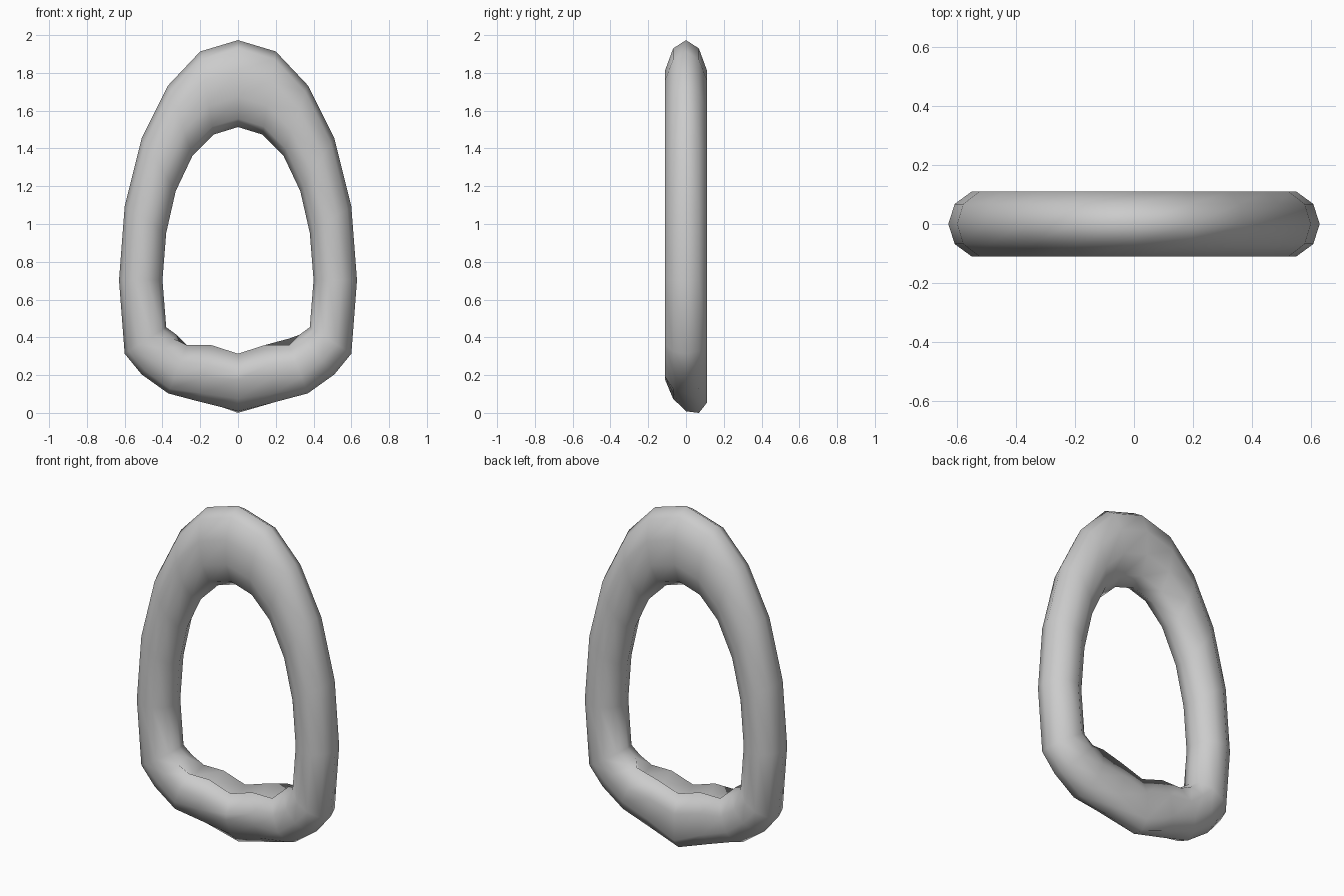
import bpy, bmesh, math

if "Cube" in bpy.data.objects:
    bpy.data.objects.remove(bpy.data.objects["Cube"])

SIDES = 10
DEPTH = 0.116

# Half outline from top to bottom: outer x, z and inner x, z
HALF = [
    (0.00, 2.00, 0.00, 1.54),
    (0.20, 1.94, 0.13, 1.50),
    (0.37, 1.76, 0.24, 1.39),
    (0.51, 1.48, 0.33, 1.20),
    (0.60, 1.12, 0.38, 0.98),
    (0.63, 0.73, 0.40, 0.73),
    (0.60, 0.34, 0.38, 0.48),
    (0.51, 0.23, 0.325, 0.44),
    (0.37, 0.13, 0.27, 0.385),
    (0.20, 0.085, 0.14, 0.385),
    (0.00, 0.035, 0.00, 0.34),
]
rings = [(i, 1) for i in range(11)] + [(i, -1) for i in range(9, 0, -1)]


def section(i, side):
    """Ten-sided section spanning the outer and inner outline."""
    ox, oz, ix, iz = HALF[i]
    points = []
    for k in range(SIDES):
        a = 2 * math.pi * k / SIDES
        c, y = math.cos(a), DEPTH * math.sin(a)
        # Shallow groove along the top of the base
        if i >= 8:
            if k == 5:
                c = -0.65
            elif k in (4, 6):
                c = -1.0
        t = (1 - c) / 2
        x, z = ox + (ix - ox) * t, oz + (iz - oz) * t
        # Underside of the base leans down toward the back
        if c > 0 and i >= 9:
            z -= y * (0.55 if i == 10 else 0.25)
        # Raised back lip on one corner of the base
        if i == 8 and side == 1 and k == 4:
            z += 0.035
        points.append((side * x, y, z))
    return points


# Loop body
bm = bmesh.new()
loops = [[bm.verts.new(p) for p in section(i, s)] for i, s in rings]
for n, a in enumerate(loops):
    b = loops[(n + 1) % len(loops)]
    for k in range(SIDES):
        j = (k + 1) % SIDES
        bm.faces.new((a[k], a[j], b[j], b[k]))
bmesh.ops.recalc_face_normals(bm, faces=bm.faces)

# Rest the lowest point on the floor
low = min(v.co.z for v in bm.verts)
bmesh.ops.translate(bm, verts=bm.verts, vec=(0, 0, -low))
for f in bm.faces:
    f.smooth = True
mesh = bpy.data.meshes.new("ring_loop")
bm.to_mesh(mesh)
bm.free()
ring = bpy.data.objects.new("ring_loop", mesh)
bpy.context.collection.objects.link(ring)
